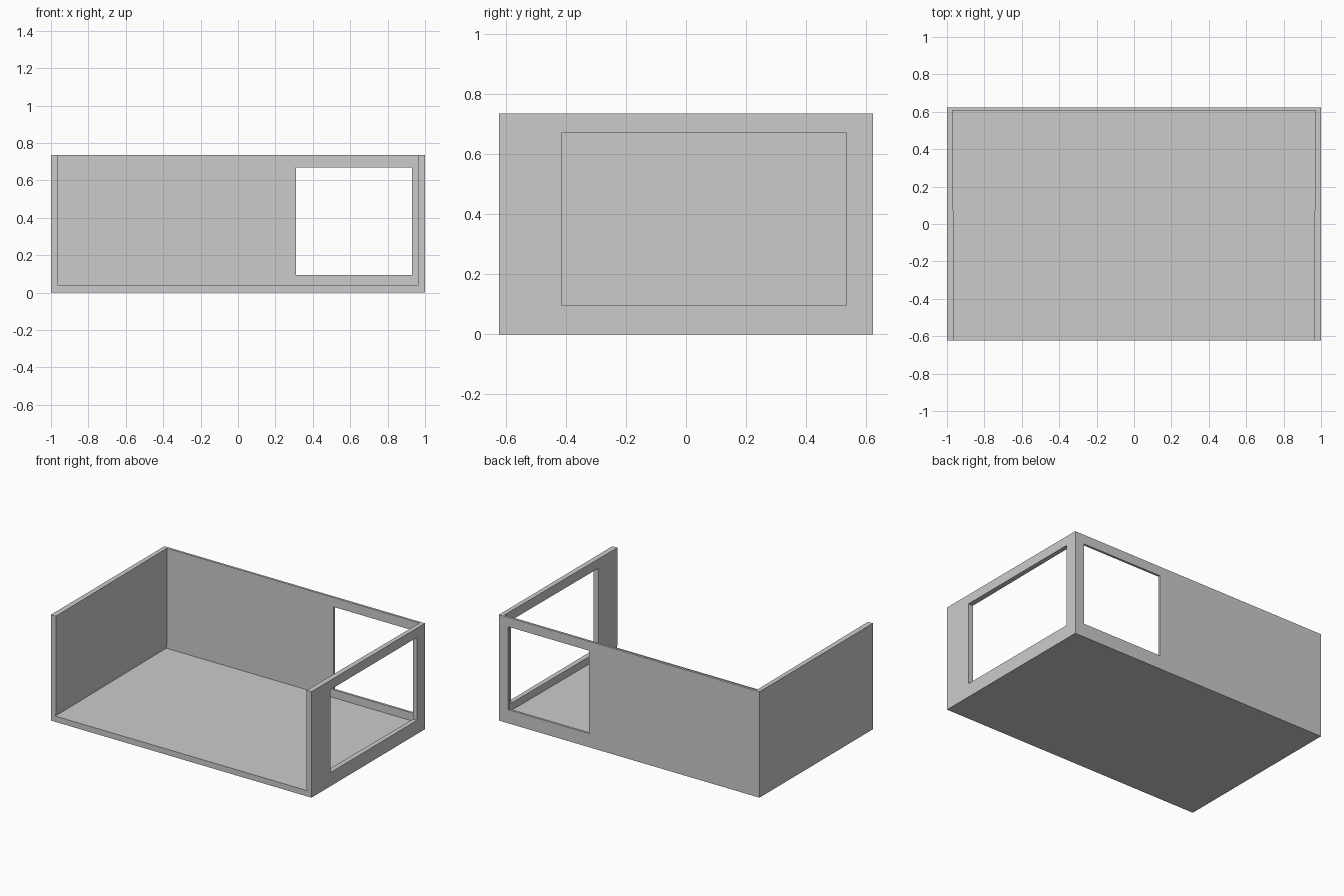
import bpy, bmesh

if "Cube" in bpy.data.objects:
    bpy.data.objects.remove(bpy.data.objects["Cube"])

W, D, H = 1.0, 0.622, 0.735   # half width, half depth, height


def make_object(name, bm):
    bmesh.ops.recalc_face_normals(bm, faces=bm.faces)
    mesh = bpy.data.meshes.new(name)
    bm.to_mesh(mesh)
    bm.free()
    ob = bpy.data.objects.new(name, mesh)
    bpy.context.collection.objects.link(ob)
    return ob


def box(name, lo, hi):
    bm = bmesh.new()
    bmesh.ops.create_cube(bm, size=1)
    for v in bm.verts:
        v.co = [(a + b) / 2 + c * (b - a) for a, b, c in zip(lo, hi, v.co)]
    return make_object(name, bm)


def loft(name, sections):
    """Solid between two matching (y, [(x, z), ...]) sections."""
    bm = bmesh.new()
    a, b = [[bm.verts.new((x, y, z)) for x, z in pts] for y, pts in sections]
    n = len(a)
    bm.faces.new(a)
    bm.faces.new(b)
    for i in range(n):
        j = (i + 1) % n
        bm.faces.new((a[i], a[j], b[j], b[i]))
    return make_object(name, bm)


def cut(target, cutter):
    cutter.hide_render = True
    mod = target.modifiers.new("cut", 'BOOLEAN')
    mod.operation = 'DIFFERENCE'
    mod.solver = 'EXACT'
    mod.object = cutter
    bpy.context.view_layer.objects.active = target
    bpy.ops.object.modifier_apply(modifier=mod.name)
    bpy.data.objects.remove(cutter)


def room_section(half):
    # interior outline, slightly wider along the floor corner
    right = [(half + 0.005, 0.04), (half, 0.065), (half, H + 0.1)]
    return right + [(-x, z) for x, z in reversed(right)]


# Outer block, hollowed into floor, back wall and two tapering side walls
shell = box("room_shell", (-W, -D, 0), (W, D, H))
cut(shell, loft("interior", [(-D - 0.1, room_section(0.961)),
                             (D - 0.016, room_section(0.97))]))

# Window openings in the back wall and the right wall
cut(shell, box("back_window", (0.31, 0.5, 0.095), (0.93, 0.8, 0.67)))
cut(shell, box("side_window", (0.8, -0.415, 0.095), (1.2, 0.535, 0.67)))
